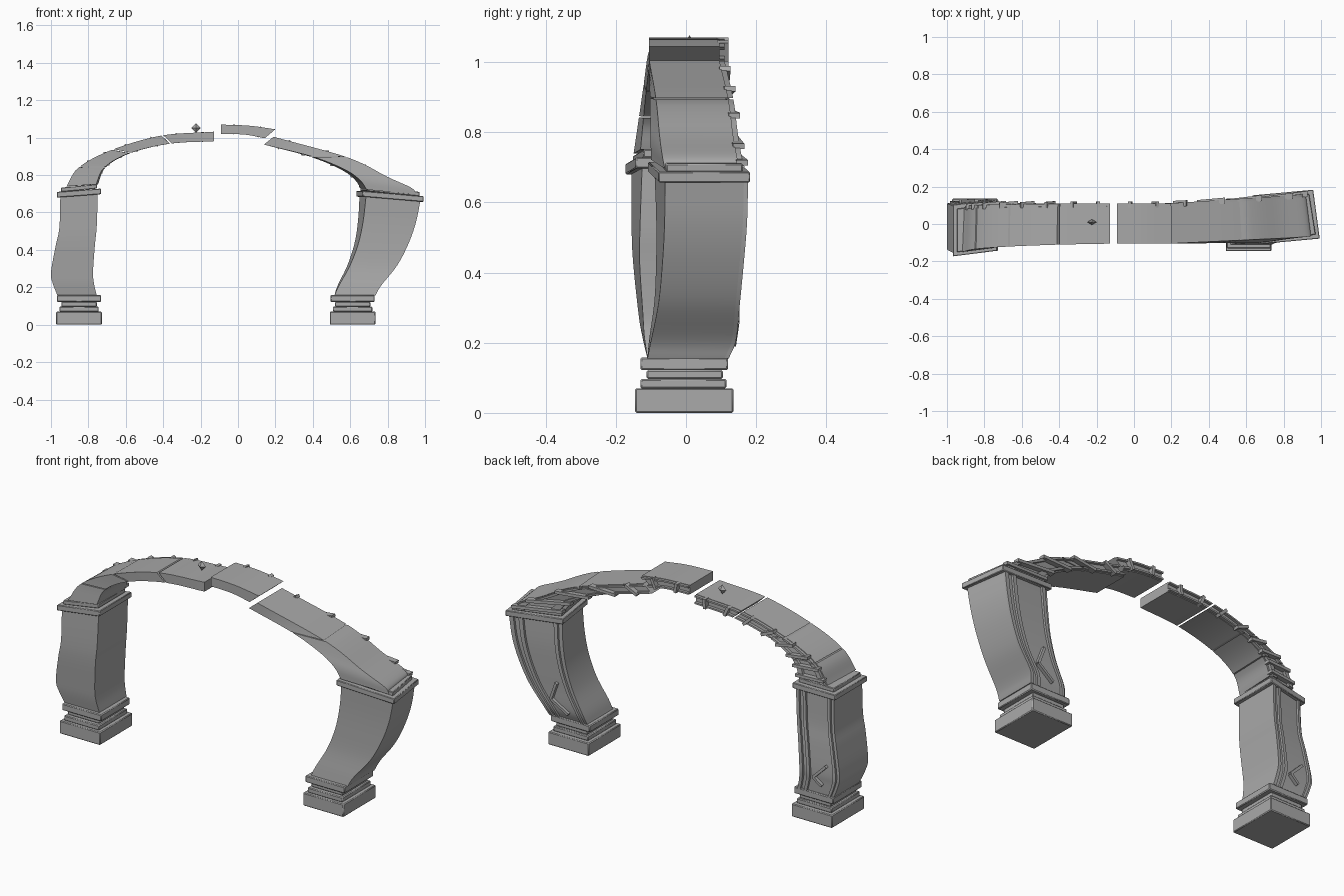
import bpy, bmesh
from mathutils import Vector

if "Cube" in bpy.data.objects:
    bpy.data.objects.remove(bpy.data.objects["Cube"], do_unlink=True)

stone = bpy.data.materials.new("grey_stone")
stone.use_nodes = True
grey = (.4, .4, .4, 1)
stone.diffuse_color = grey
stone.node_tree.nodes["Principled BSDF"].inputs["Base Color"].default_value = grey
STEPS = 6  # sections between neighbouring stations


def finish(name, bm, bevel=0):
    bmesh.ops.recalc_face_normals(bm, faces=bm.faces)
    mesh = bpy.data.meshes.new(name)
    bm.to_mesh(mesh)
    bm.free()
    part = bpy.data.objects.new(name, mesh)
    bpy.context.collection.objects.link(part)
    mesh.materials.append(stone)
    if bevel:
        modifier = part.modifiers.new("soft_edges", 'BEVEL')
        modifier.width, modifier.segments = bevel, 1
    bpy.ops.object.select_all(action='DESELECT')
    part.select_set(True)
    bpy.context.view_layer.objects.active = part
    bpy.ops.object.shade_smooth_by_angle(angle=.5)


# Skin a row of four-cornered rings and cap both ends
def skin(name, rings, bevel=0):
    bm = bmesh.new()
    loops = [[bm.verts.new(point) for point in ring] for ring in rings]
    for low, high in zip(loops, loops[1:]):
        for i in range(4):
            j = (i + 1) % 4
            bm.faces.new((low[i], low[j], high[j], high[i]))
    bm.faces.new(loops[0])
    bm.faces.new(loops[-1])
    finish(name, bm, bevel)


# A station is a skewed rectangle: edge a (x, z), edge b (x, z),
# front y, back y, x shift of the back, y shift of edge b
def corners(station):
    xa, za, xb, zb, front, back, shift, skew = station
    return [(xa, front, za), (xa + shift, back, za),
            (xb + shift, back + skew, zb), (xb, front + skew, zb)]


def loft(name, stations, bevel=0):
    skin(name, [corners(station) for station in stations], bevel)


# Smooth curve through the stations
def smooth(stations):
    row = [Vector(station) for station in stations]
    row = [2 * row[0] - row[1]] + row + [2 * row[-1] - row[-2]]
    result = []
    for before, start, end, after in zip(row, row[1:], row[2:], row[3:]):
        tangent_start, tangent_end = (end - before) / 2, (after - start) / 2
        for k in range(STEPS):
            t = k / STEPS
            ease = t * t * (3 - 2 * t)
            result.append(start.lerp(end, ease) + tangent_start * t * (1 - t) ** 2
                          - tangent_end * t * t * (1 - t))
    return result + [row[-2]]


def back_point(stations, t, across):
    place = t * (len(stations) - 1)
    k = min(int(place), len(stations) - 2)
    xa, za, xb, zb, front, back, shift, skew = stations[k].lerp(stations[k + 1], place - k)
    return Vector((xa + shift + (xb - xa) * across, back + skew * across, za + (zb - za) * across))


SINK = Vector((0, -.006, 0))


# Raised band following the back face between two fractions of its width
def band(name, stations, near, far, depth):
    lift = Vector((0, depth, 0))
    rings = []
    for k in range(len(stations)):
        a, b = (back_point(stations, k / (len(stations) - 1), f) for f in (near, far))
        rings.append([a + SINK, a + lift, b + lift, b + SINK])
    skin(name, rings)


# Straight bar between two places on the back face
def bar(name, stations, start, end, width, depth):
    first, last = back_point(stations, *start), back_point(stations, *end)
    along = (last - first).normalized()
    side = Vector((-along.z, 0, along.x)) * width / 2
    lift = Vector((0, depth, 0))
    skin(name, [[c + side + SINK, c + side + lift, c - side + lift, c - side + SINK]
                for c in (first, last)])


# Pedestals: half width, front, back, bottom, top
pedestal = {"foot": (.122, -.145, .135, 0, .07), "step": (.105, -.13, .115, .07, .097),
            "neck": (.095, -.112, .105, .097, .122), "collar": (.118, -.13, .12, .122, .158)}
for side, centre in (("right", -.85), ("left", .613)):
    for part, (half, front, back, bottom, top) in pedestal.items():
        loft(f"{side}_{part}", [(centre - half, z, centre + half, z, front, back, 0, 0)
                                for z in (bottom, top)], .004)


# Slab around the top station of a shaft
def slab(name, station, margin, bottom, top):
    grow = Vector((-margin, 0, margin, 0, -margin, margin, 0, 0))
    rise = Vector((0, 1, 0, 1, 0, 0, 0, 0))
    loft(name, [station + grow + rise * z for z in (bottom, top)], .003)


# Bent shafts: height, x of both edges, front, back; then tilt and twist at the top
shafts = {
    "right": ([(.155, -.965, -.755, -.11, .11), (.22, -.99, -.77, -.125, .11),
               (.28, -1, -.775, -.135, .11), (.42, -.975, -.765, -.15, .1),
               (.52, -.955, -.755, -.155, .09), (.685, -.95, -.75, -.155, .085)], .018, 0),
    "left": ([(.155, .515, .735, -.11, .11), (.21, .54, .765, -.105, .125),
              (.32, .6, .85, -.09, .13), (.44, .645, .91, -.085, .135),
              (.56, .67, .95, -.085, .138), (.69, .685, .975, -.09, .135)], -.028, -.035)}
for side, (rows, tilt, twist) in shafts.items():
    stations = []
    for k, (z, xa, xb, front, back) in enumerate(rows):
        u = k / (len(rows) - 1)
        stations.append((xa, z, xb, z + tilt * u * u, front, back, twist * u, .03 * u))
    shaft = smooth(stations)
    loft(f"{side}_shaft", shaft)
    for place, near, far in (("outer", .07, .14), ("middle", .74, .82), ("inner", .92, 1)):
        band(f"{side}_shaft_{place}_strip", shaft, near, far, .012)
    for word, end in (("upper", (.46, .3)), ("lower", (.16, .38))):
        bar(f"{side}_chevron_{word}", shaft, (.3, .64), end, .014, .018)
    slab(f"{side}_capital", shaft[-1], .018, -.005, .025)
    slab(f"{side}_plinth", shaft[-1], -.004, .025, .048)


# Give arch outlines their depth, drifting sideways from crown to foot
def arch(outline, drift, power):
    level = Vector((0, 0, 0, 0, -.105, .095, 0, 0))
    count = len(outline) - 1
    return smooth([Vector((*row, 0, 0, 0, 0)) + level
                   + Vector((0, 0, 0, 0, *drift)) * (k / count) ** power
                   for k, row in enumerate(outline)])


# One arch stone with its ladder of rails and rungs on the back
def arch_stone(name, stations, rungs):
    stations = list(stations)
    stations[-1] = stations[-1].lerp(stations[-2], .25)
    loft(name, stations)
    band(f"{name}_outer_rail", stations, .05, .22, .015)
    band(f"{name}_inner_rail", stations, .74, .92, .015)
    for k in range(rungs):
        t = (k + .5) / rungs
        bar(f"{name}_rung_{k}", stations, (t - .03, -.03), (t + .03, 1), .016, .026)


# Outlines from crown to foot: outer x, z and inner x, z
right_arch = arch([(-.128, 1.032, -.128, .981), (-.411, 1.011, -.364, .968),
                   (-.674, .935, -.58, .917), (-.85, .842, -.714, .841),
                   (-.92, .735, -.76, .747)], (-.045, -.015, .01, .02), 1.5)
for k, name in enumerate(("crown", "upper", "lower", "foot")):
    arch_stone(f"right_{name}_stone", right_arch[k * STEPS:(k + 1) * STEPS + 1], 2)

left_arch = arch([(.19, 1.005, .139, .963), (.59, .893, .4, .898), (.8, .79, .57, .83),
                  (.93, .73, .65, .775), (.95, .695, .69, .72)], (.045, .06, -.03, -.04), .6)
arch_stone("left_upper_stone", left_arch[:STEPS + 1], 2)
arch_stone("left_foot_stone", left_arch[STEPS:], 3)
arch_stone("raised_crown_stone", arch([(-.09, 1.07, -.09, 1.021), (.06, 1.064, .04, 1.016),
                                       (.206, 1.044, .147, .996)], (0, 0, 0, 0), 1), 2)

# Small floating gem above the arch
bm = bmesh.new()
bmesh.ops.create_uvsphere(bm, u_segments=4, v_segments=2, radius=.025)
bmesh.ops.scale(bm, vec=(1, .6, 1), verts=bm.verts)
bmesh.ops.translate(bm, vec=(-.225, .01, 1.052), verts=bm.verts)
finish("floating_gem", bm)
